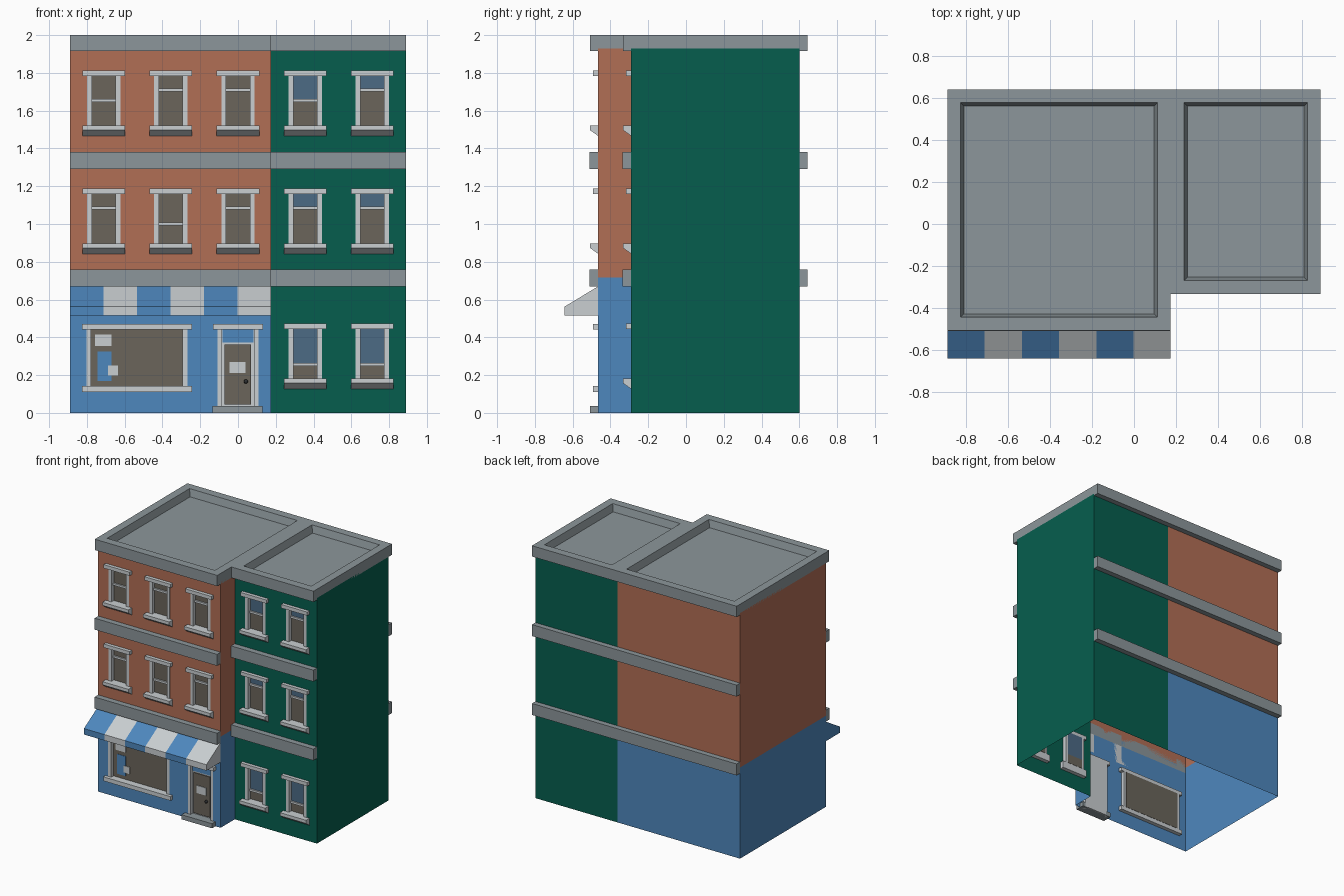
import bpy, bmesh

if "Cube" in bpy.data.objects:
    bpy.data.objects.remove(bpy.data.objects["Cube"])


def material(name, r, g, b):
    m = bpy.data.materials.new(name)
    m.diffuse_color = [(c / 255) ** 2.2 for c in (r, g, b)] + [1]
    m.use_nodes = True
    m.node_tree.nodes["Principled BSDF"].inputs["Base Color"].default_value = m.diffuse_color
    return m


BRICK = material("orange_brick", 176, 110, 86)
GREEN = material("green_paint", 14, 94, 79)
BLUE = material("blue_paint", 79, 134, 188)
STONE = material("grey_stone", 139, 149, 153)
TRIM = material("light_trim", 200, 205, 208)
GLASS = material("dark_glass", 106, 101, 91)
SHADE = material("blue_glass", 77, 106, 132)
KNOB = material("dark_metal", 50, 52, 54)

XL, XM, XR = -0.89, 0.175, 0.89      # left end, party line, right end
YL, YR, YB = -0.465, -0.29, 0.60     # left front, right front, back
SPLIT, EAVE = 0.716, 1.93            # shop paint height, wall top


def finish(name, bm, mats):
    me = bpy.data.meshes.new(name)
    bm.to_mesh(me)
    bm.free()
    for m in mats:
        me.materials.append(m)
    ob = bpy.data.objects.new(name, me)
    bpy.context.collection.objects.link(ob)
    return ob


def prism(name, profile, x0, x1, mat):
    """Extrude a (y, z) profile along x."""
    bm = bmesh.new()
    a = [bm.verts.new((x0, y, z)) for y, z in profile]
    b = [bm.verts.new((x1, y, z)) for y, z in profile]
    bm.faces.new(a)
    bm.faces.new(b)
    for i in range(len(a)):
        j = (i + 1) % len(a)
        bm.faces.new((a[i], a[j], b[j], b[i]))
    bmesh.ops.recalc_face_normals(bm, faces=bm.faces)
    return finish(name, bm, [mat])


def box(name, x0, x1, y0, y1, z0, z1, mat):
    return prism(name, [(y0, z0), (y1, z0), (y1, z1), (y0, z1)], x0, x1, mat)


# window layout: x centre, sill top, sash rail height, front wall y, upper pane colour
PITCH, HALF, TALL = 0.3555, 0.088, 0.262
rails = {1.522: (1.655, 1.71, 1.71, 1.655, 1.71),
         0.898: (1.085, 1.0, 1.085, 1.085, 1.085),
         0.182: (None, None, None, 0.255, 0.255)}
windows = []
for sill, row in rails.items():
    for i, r in enumerate(row):
        if r:
            right = i > 2
            windows.append(((i - 2) * PITCH, sill, r, YR if right else YL, SHADE if right else GLASS))

SHOP = (-0.802, -0.268, 0.143, 0.442)
DOOR = (-0.108, 0.108, 0.0, 0.442)
holes = {YL: [SHOP, DOOR], YR: []}
for x, s, r, y, m in windows:
    holes[y].append((x - HALF, x + HALF, s, s + TALL))

# wall shell, open underneath, with openings left out of the front grids
bm = bmesh.new()


def wall(p, q, low, high, cuts=()):
    ts, zs = {0.0, 1.0}, {0.0, SPLIT, EAVE}
    for x0, x1, z0, z1 in cuts:
        ts |= {(x0 - p[0]) / (q[0] - p[0]), (x1 - p[0]) / (q[0] - p[0])}
        zs |= {z0, z1}
    ts, zs = sorted(ts), sorted(zs)
    at = lambda t, z: bm.verts.new((p[0] + (q[0] - p[0]) * t, p[1] + (q[1] - p[1]) * t, z))
    for t0, t1 in zip(ts, ts[1:]):
        for z0, z1 in zip(zs, zs[1:]):
            cx, cz = p[0] + (q[0] - p[0]) * (t0 + t1) / 2, (z0 + z1) / 2
            if any(c[0] < cx < c[1] and c[2] < cz < c[3] for c in cuts):
                continue
            f = bm.faces.new((at(t0, z0), at(t1, z0), at(t1, z1), at(t0, z1)))
            f.material_index = low if cz < SPLIT else high


wall((XL, YL), (XM, YL), 1, 0, holes[YL])
wall((XM, YL), (XM, YR), 1, 0)
wall((XM, YR), (XR, YR), 2, 2, holes[YR])
wall((XR, YR), (XR, YB), 2, 2)
wall((XR, YB), (XM, YB), 2, 2)
wall((XM, YB), (XL, YB), 1, 0)
wall((XL, YB), (XL, YL), 1, 0)
finish("walls", bm, [BRICK, BLUE, GREEN])

# floor bands and roofs with sunken decks
for side, x0, x1, y in (("left", XL, XM, YL), ("right", XM, XR, YR)):
    for z in (0.67, 1.29):
        box(side + "_front_band", x0, x1, y - 0.045, y, z, z + 0.09, STONE)
        box(side + "_back_band", x0, x1, YB, YB + 0.042, z, z + 0.09, STONE)
    roof = box(side + "_roof", x0, x1, y - 0.043, YB + 0.042, 1.915, 2.0, STONE)
    bm = bmesh.new()
    bm.from_mesh(roof.data)
    top = max(bm.faces, key=lambda f: f.calc_center_median().z)
    bmesh.ops.inset_region(bm, faces=[top], thickness=0.09)
    bmesh.ops.inset_region(bm, faces=[top], thickness=0.022)
    for v in top.verts:
        v.co.z -= 0.055
    bm.to_mesh(roof.data)
    bm.free()

IN = 0.032  # depth of the openings


def surround(name, x0, x1, z0, z1, y, jamb):
    """Lintel and two jambs round an opening."""
    box(name + "_lintel", x0 - 0.025, x1 + 0.025, y - 0.027, y + IN, z1, z1 + 0.028, TRIM)
    box(name + "_left_jamb", x0, x0 + jamb, y - 0.002, y + IN, z0, z1, TRIM)
    box(name + "_right_jamb", x1 - jamb, x1, y - 0.002, y + IN, z0, z1, TRIM)


# sash windows
for x, s, r, y, m in windows:
    x0, x1, top = x - HALF, x + HALF, s + TALL
    surround("window", x0, x1, s, top, y, 0.025)
    prism("window_sill", [(y + IN, s), (y - 0.043, s), (y - 0.043, s - 0.025), (y, s - 0.056),
                          (y + IN, s - 0.056)], x0 - 0.025, x1 + 0.025, TRIM)
    box("lower_pane", x0 + 0.02, x1 - 0.02, y + 0.028, y + 0.034, s, r, GLASS)
    box("upper_pane", x0 + 0.02, x1 - 0.02, y + 0.028, y + 0.034, r, top, m)
    box("sash_rail", x0 + 0.02, x1 - 0.02, y + 0.016, y + 0.03, r - 0.008, r + 0.008, TRIM)

# shop window with posters
x0, x1, z0, z1 = SHOP
surround("shop_window", x0, x1, z0, z1, YL, 0.025)
box("shop_sill", x0 - 0.025, x1 + 0.025, YL - 0.027, YL + IN, z0 - 0.032, z0, TRIM)
box("shop_pane", x0 + 0.02, x1 - 0.02, YL + 0.028, YL + 0.034, z0, z1, GLASS)
for px0, px1, pz0, pz1, d, m in ((-0.756, -0.67, 0.355, 0.414, 0.025, TRIM),
                                 (-0.745, -0.67, 0.17, 0.325, 0.025, BLUE),
                                 (-0.687, -0.634, 0.197, 0.25, 0.022, TRIM)):
    box("poster", px0, px1, YL + d, YL + 0.029, pz0, pz1, m)

# door with transom, notice, knob and step
x0, x1, z0, z1 = DOOR
surround("door", x0, x1, z0, z1, YL, 0.022)
box("door_frame", x0 + 0.02, x1 - 0.02, YL + 0.026, YL + 0.036, z0, z1, TRIM)
box("door_leaf", -0.072, 0.07, YL + 0.018, YL + 0.03, 0.045, 0.362, GLASS)
box("transom_pane", -0.082, 0.082, YL + 0.02, YL + 0.03, 0.373, z1, BLUE)
box("door_notice", -0.045, 0.04, YL + 0.013, YL + 0.019, 0.21, 0.27, TRIM)
box("door_step", -0.135, 0.13, YL - 0.043, YL + IN, 0, 0.036, STONE)
bm = bmesh.new()
bmesh.ops.create_uvsphere(bm, u_segments=10, v_segments=6, radius=0.012)
bmesh.ops.translate(bm, verts=bm.verts, vec=(0.042, YL + 0.01, 0.166))
finish("door_knob", bm, [KNOB])

# striped awning
step = (XM - XL) / 6
for i in range(6):
    prism("awning_stripe", [(YL, 0.67), (-0.642, 0.563), (-0.642, 0.516), (YL, 0.516)],
          XL + i * step, XL + (i + 1) * step, TRIM if i % 2 else BLUE)
